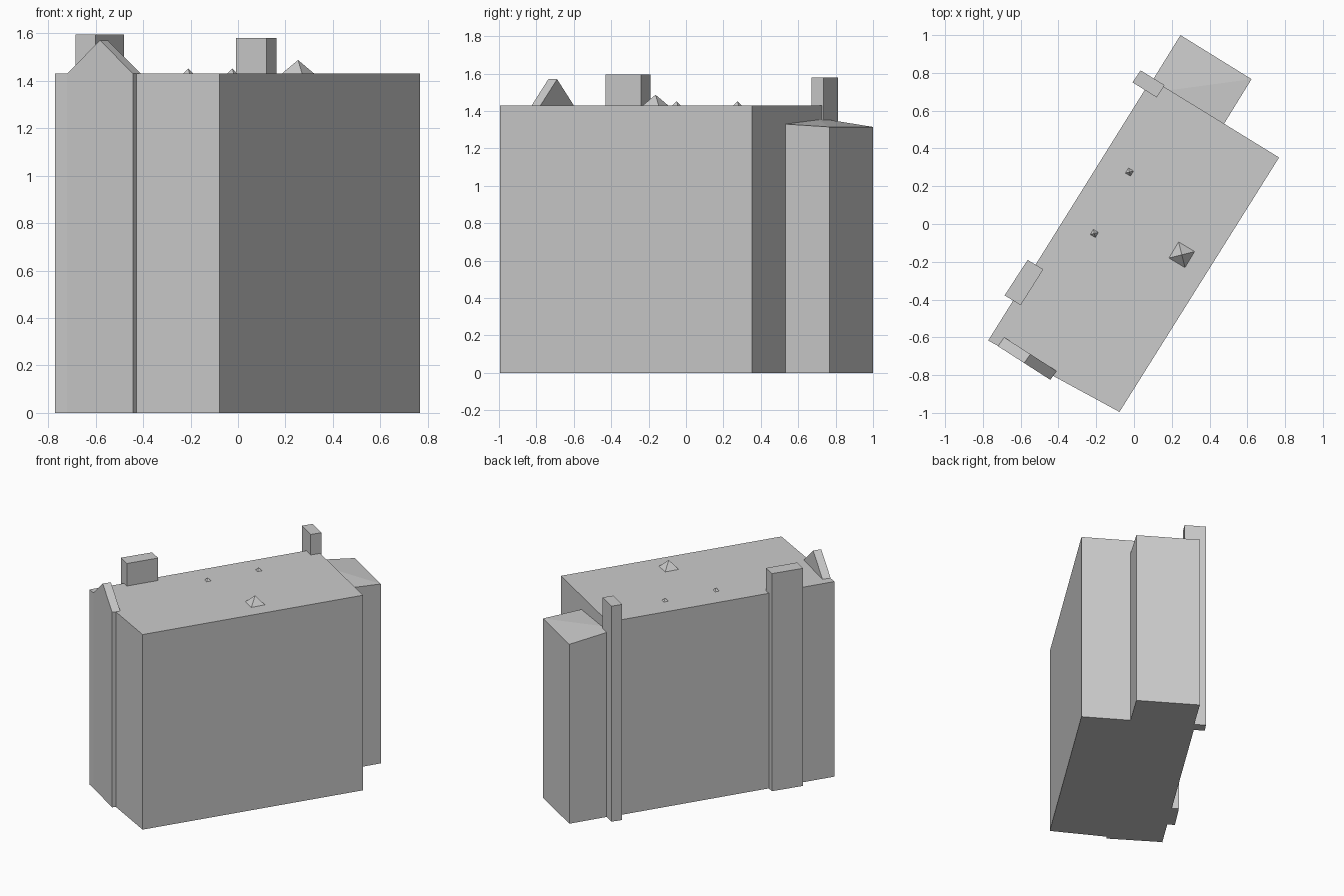
import bpy, bmesh

if "Cube" in bpy.data.objects:
    bpy.data.objects.remove(bpy.data.objects["Cube"])

ROOF = 1.43


def prism(name, base, tops, z0=0.0):
    """Upright prism over a footprint; tops is one height or one per corner."""
    if not isinstance(tops, (list, tuple)):
        tops = [tops] * len(base)
    bm = bmesh.new()
    lo = [bm.verts.new((x, y, z0)) for x, y in base]
    hi = [bm.verts.new((x, y, z)) for (x, y), z in zip(base, tops)]
    n = len(base)
    bm.faces.new(lo[::-1])
    for i in range(n):
        j = (i + 1) % n
        bm.faces.new((lo[i], lo[j], hi[j], hi[i]))
    if n == 4 and len(set(tops)) > 1:
        # sloping roof, creased from corner 1 to corner 3
        bm.faces.new((hi[0], hi[1], hi[3]))
        bm.faces.new((hi[1], hi[2], hi[3]))
    else:
        bm.faces.new(hi)
    return finish(name, bm)


def finish(name, bm):
    bmesh.ops.recalc_face_normals(bm, faces=bm.faces)
    me = bpy.data.meshes.new(name)
    bm.to_mesh(me)
    bm.free()
    ob = bpy.data.objects.new(name, me)
    bpy.context.collection.objects.link(ob)
    return ob


def pyramid(name, base, apex):
    bm = bmesh.new()
    lo = [bm.verts.new((x, y, ROOF)) for x, y in base]
    top = bm.verts.new(apex)
    bm.faces.new(lo[::-1])
    for i in range(4):
        bm.faces.new((lo[i], lo[(i + 1) % 4], top))
    return finish(name, bm)


# Main block
prism("main_block", [(-0.772, -0.617), (-0.077, -0.995), (0.768, 0.352), (0.093, 0.767)], ROOF)

# Lower rear wing with a creased roof, running slightly into the block
prism("rear_wing", [(0.43, 0.455), (0.622, 0.767), (0.246, 1.0), (0.055, 0.69)],
      [1.335, 1.315, 1.315, 1.365])

# Chimneys that run down the left wall to the ground
prism("rear_chimney", [(-0.008, 0.75), (0.12, 0.67), (0.162, 0.735), (0.035, 0.813)], 1.58)
prism("side_chimney", [(-0.685, -0.378), (-0.6, -0.43), (-0.48, -0.24), (-0.563, -0.19)], 1.595)

# Gabled front bay: a profile swept from the outer face to the inner face
bm = bmesh.new()
profile = [(0, 0), (1, 0), (1, ROOF), (0.5, 1.57), (0, ROOF)]
outer = [bm.verts.new((-0.72 + 0.277 * t, -0.647 - 0.178 * t, z)) for t, z in profile]
inner = [bm.verts.new((v.co.x + 0.033, v.co.y + 0.047, v.co.z)) for v in outer]
bm.faces.new(outer)
bm.faces.new(inner[::-1])
for i in range(5):
    j = (i + 1) % 5
    bm.faces.new((outer[i], inner[i], inner[j], outer[j]))
finish("front_gable_bay", bm)

# Pyramid skylights on the flat roof
for name, x, y, s, z in (("large_skylight", 0.253, -0.163, 1.0, 1.487),
                         ("small_skylight_front", -0.21, -0.05, 0.32, 1.452),
                         ("small_skylight_rear", -0.024, 0.275, 0.32, 1.452)):
    corners = [(-0.068, -0.017), (0.017, -0.068), (0.068, 0.017), (-0.017, 0.068)]
    pyramid(name, [(x + a * s, y + b * s) for a, b in corners], (x, y, z))
